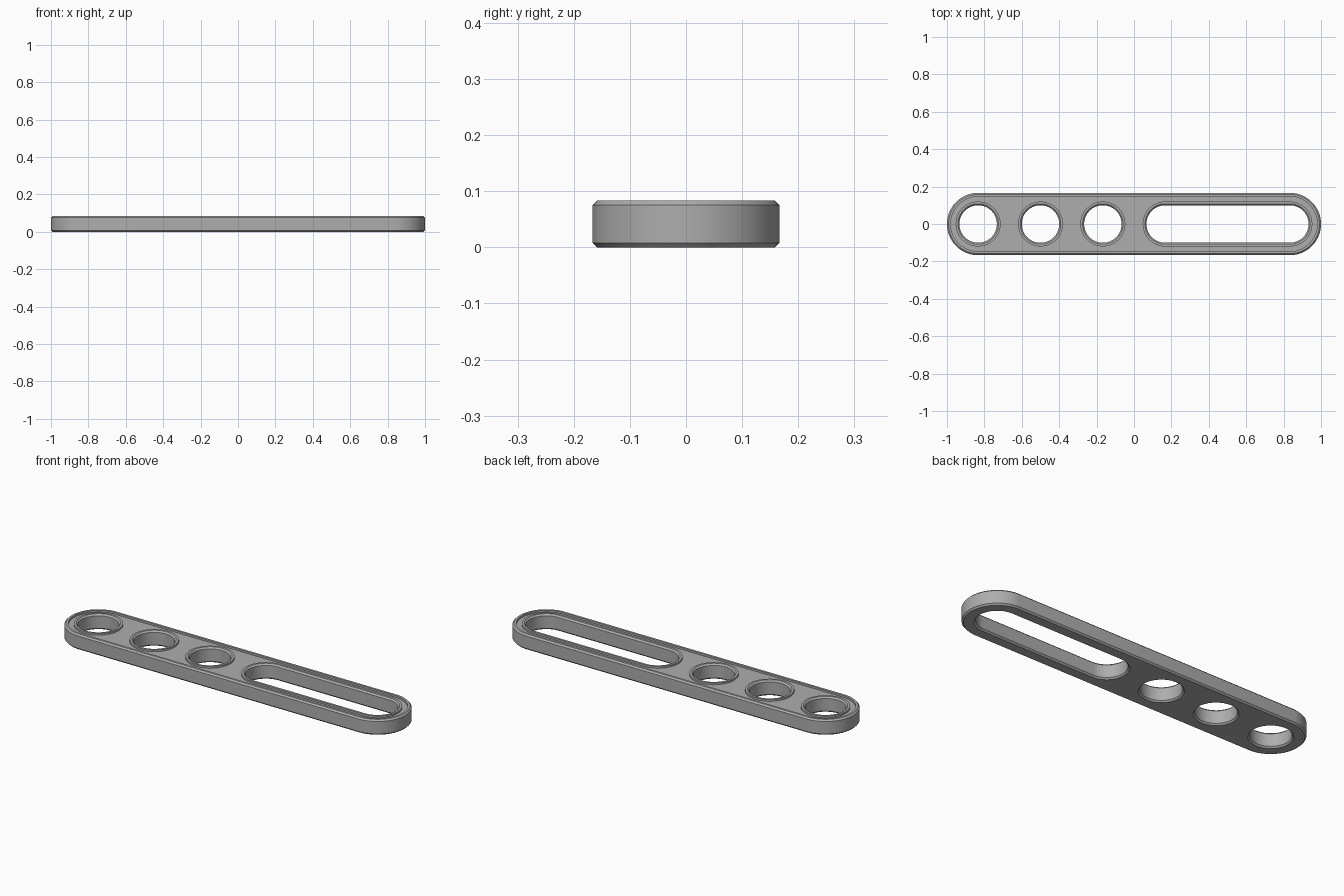
import bpy, bmesh, math

cube = bpy.data.objects.get("Cube")
if cube:
    bpy.data.objects.remove(cube, do_unlink=True)

# Main dimensions
HEIGHT = 0.083
CHAMFER = 0.008
FLOOR = HEIGHT - 0.01      # recessed field between the raised rims
RIM = 0.02
PITCH = 1 / 3
END = 2.5 * PITCH
SEGMENTS = 72

bm = bmesh.new()


def ring(x0, x1, radius, z):
    """Closed stadium outline; a circle when x0 equals x1."""
    verts = []
    for i in range(SEGMENTS):
        a = (i + 0.5) * math.tau / SEGMENTS
        cx = x1 if math.cos(a) > 0 else x0
        verts.append(bm.verts.new((cx + radius * math.cos(a), radius * math.sin(a), z)))
    return verts


def wall(x0, x1, radius, side):
    """Chamfered wall with a raised rim; side is -1 for the outside, 1 for a hole.
    Returns the bottom and floor outlines."""
    profile = [
        (radius + side * CHAMFER, 0),
        (radius, CHAMFER),
        (radius, HEIGHT - CHAMFER),
        (radius + side * CHAMFER, HEIGHT),
        (radius + side * RIM, HEIGHT),
        (radius + side * RIM, FLOOR),
    ]
    rings = [ring(x0, x1, r, z) for r, z in profile]
    for low, high in zip(rings, rings[1:]):
        for i in range(SEGMENTS):
            j = (i + 1) % SEGMENTS
            bm.faces.new((low[i], low[j], high[j], high[i]))
    return rings[0], rings[-1]


# Outer edge, three round holes and the long slot
walls = [wall(-END, END, PITCH / 2, -1)]
for k in range(3):
    x = -END + k * PITCH
    walls.append(wall(x, x, 0.1, 1))
walls.append(wall(PITCH / 2, END, 0.1, 1))

# Underside and recessed field
for outlines in zip(*walls):
    edges = [bm.edges.get((o[i - 1], o[i])) for o in outlines for i in range(SEGMENTS)]
    bmesh.ops.triangle_fill(bm, edges=edges, use_beauty=True)
bmesh.ops.recalc_face_normals(bm, faces=bm.faces)

mesh = bpy.data.meshes.new("slotted_link_bar")
bm.to_mesh(mesh)
bm.free()
bar = bpy.data.objects.new("slotted_link_bar", mesh)
bpy.context.collection.objects.link(bar)

# Single grey plastic
grey = bpy.data.materials.new("light_grey")
grey.use_nodes = True
colour = (0.42, 0.42, 0.42, 1)
grey.diffuse_color = colour
grey.node_tree.nodes["Principled BSDF"].inputs["Base Color"].default_value = colour
mesh.materials.append(grey)

# Smooth curved walls, crisp chamfers
bpy.ops.object.select_all(action="DESELECT")
bar.select_set(True)
bpy.context.view_layer.objects.active = bar
bpy.ops.object.shade_smooth_by_angle(angle=math.radians(30))
